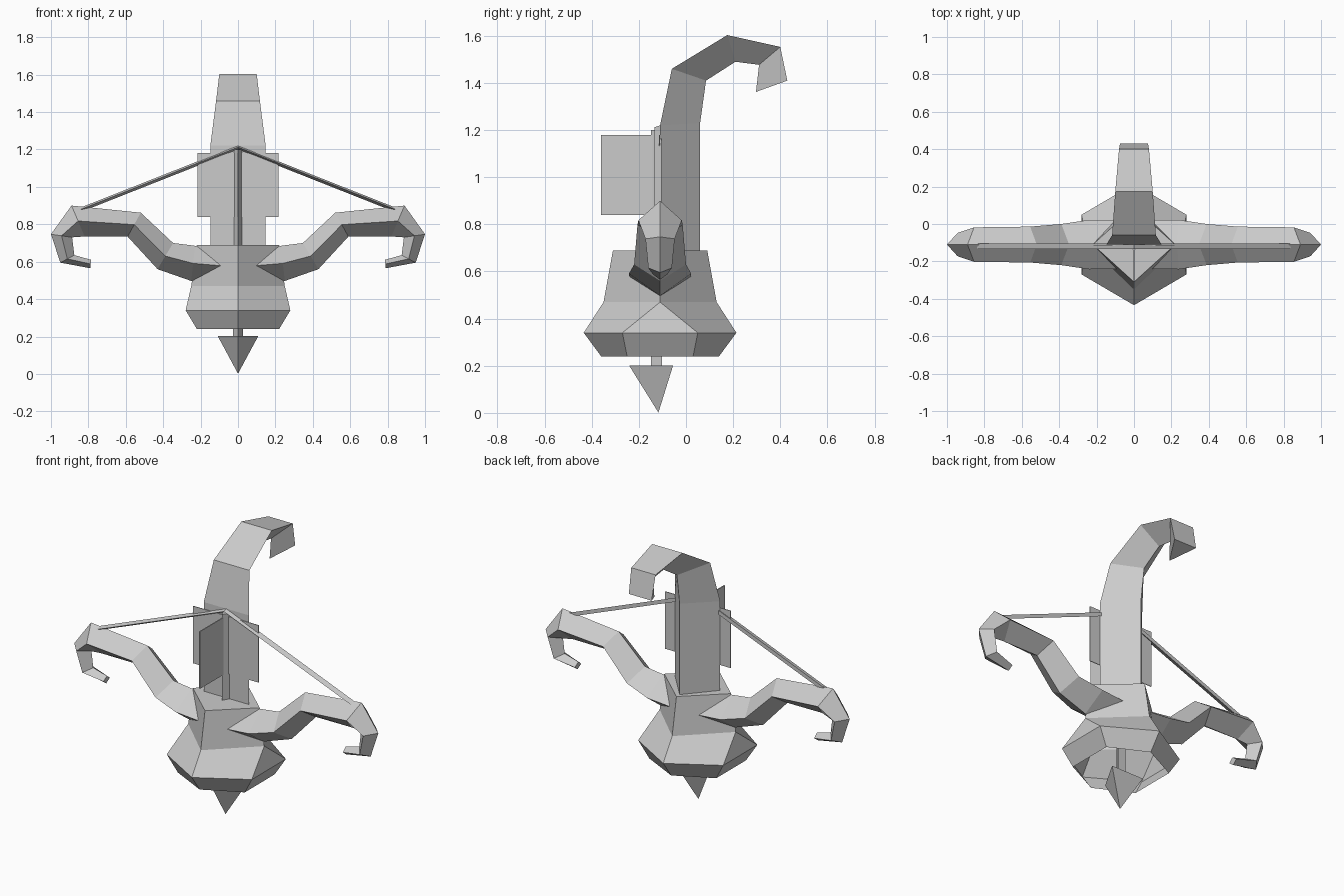
import bpy, bmesh
from math import sin, cos, radians

if "Cube" in bpy.data.objects:
    bpy.data.objects.remove(bpy.data.objects["Cube"])

YC = -0.11  # centre line of the bow in depth


def finish(name, bm):
    """Turn a bmesh into a linked, flat-shaded object."""
    bmesh.ops.recalc_face_normals(bm, faces=bm.faces)
    me = bpy.data.meshes.new(name)
    bm.to_mesh(me)
    bm.free()
    ob = bpy.data.objects.new(name, me)
    bpy.context.collection.objects.link(ob)
    return ob


def loft(name, rings, cap_start=True, cap_end=True):
    """Skin equal-length rings of points into one object."""
    bm = bmesh.new()
    rows = [[bm.verts.new(p) for p in r] for r in rings]
    for a, b in zip(rows, rows[1:]):
        n = len(a)
        for i in range(n):
            j = (i + 1) % n
            bm.faces.new((a[i], a[j], b[j], b[i]))
    if cap_start:
        bm.faces.new(rows[0][::-1])
    if cap_end:
        bm.faces.new(rows[-1])
    return finish(name, bm)


def box(name, x0, x1, y0, y1, z0, z1):
    return loft(name, [[(x0, y0, z), (x1, y0, z), (x1, y1, z), (x0, y1, z)]
                       for z in (z0, z1)])


def diamond(w, d, z):
    return [(w, YC, z), (0, YC + d, z), (-w, YC, z), (0, YC - d, z)]


def hexagon(w, s, d, z):
    return [(w, YC - s, z), (w, YC + s, z), (0, YC + d, z),
            (-w, YC + s, z), (-w, YC - s, z), (0, YC - d, z)]


# Body: diamond collar above a flared hexagonal skirt, open underneath
loft("body_collar", [diamond(0.25, 0.24, 0.47), diamond(0.22, 0.20, 0.69)], False)

bm = bmesh.new()
rows = [[bm.verts.new(p) for p in r] for r in (
    hexagon(0.22, 0.14, 0.25, 0.24), hexagon(0.28, 0.16, 0.324, 0.34),
    diamond(0.25, 0.24, 0.47))]
rows[2] = [rows[2][i] for i in (0, 0, 1, 2, 2, 3)]  # hexagon sides meet in one corner
for a, b in zip(rows, rows[1:]):
    for i in range(6):
        j = (i + 1) % 6
        bm.faces.new((a[i], a[j], b[j]) if b[i] is b[j] else (a[i], a[j], b[j], b[i]))
finish("body_skirt", bm)

# Stock: flat front, ridged back, curling backwards
# (front y, z, ridge y, z, half width)
stock = [(-0.11, 0.69, 0.06, 0.69, 0.148), (-0.11, 1.22, 0.06, 1.23, 0.148),
         (-0.06, 1.46, 0.085, 1.41, 0.117), (0.175, 1.603, 0.21, 1.49, 0.10),
         (0.40, 1.553, 0.31, 1.477, 0.08), (0.43, 1.41, 0.297, 1.362, 0.075)]
loft("stock", [[(-w, fy, fz), (w, fy, fz), (0, by, bz)]
               for fy, fz, by, bz, w in stock])

# Bow arms: diamond section; (top x, z, bottom x, z, half depth)
arm = [(0.05, 0.67, 0.05, 0.48, 0.13), (0.23, 0.685, 0.25, 0.497, 0.132),
       (0.347, 0.70, 0.43, 0.56, 0.11), (0.52, 0.862, 0.59, 0.734, 0.096),
       (0.89, 0.90, 0.82, 0.735, 0.092), (1.0, 0.747, 0.887, 0.73, 0.062),
       (0.95, 0.595, 0.875, 0.635, 0.05), (0.79, 0.565, 0.785, 0.61, 0.03)]
for side, s in (("right", 1), ("left", -1)):
    loft(side + "_arm", [[(s * tx, YC, tz),
                          (s * (tx + bx) / 2, YC - h, (tz + bz) / 2),
                          (s * bx, YC, bz),
                          (s * (tx + bx) / 2, YC + h, (tz + bz) / 2)]
                         for tx, tz, bx, bz, h in arm])
    # String half, from arm tip to the nock
    loft(side + "_string", [[(s * x, YC - 0.024, z + 0.012), (s * x, YC + 0.007, z + 0.022),
                             (s * x, YC + 0.007, z - 0.002)]
                            for x, z in ((0.84, 0.868), (0.0, 1.2))])


# Arrow: three-sided shaft and pointed head
def tri(r, z):
    return [(r * cos(radians(a)), YC - 0.007 + r * sin(radians(a)), z)
            for a in (-90, 30, 150)]


loft("arrow_shaft", [tri(0.031, 0.19), tri(0.031, 1.2)])
loft("arrow_head", [tri(0.0004, 0.002), tri(0.125, 0.202)], False)

# Fletching: one vane forward, one to each side
box("front_vane", -0.003, 0.003, -0.36, -0.14, 0.84, 1.18)
box("side_vanes", -0.216, 0.216, -0.115, -0.111, 0.84, 1.18)
